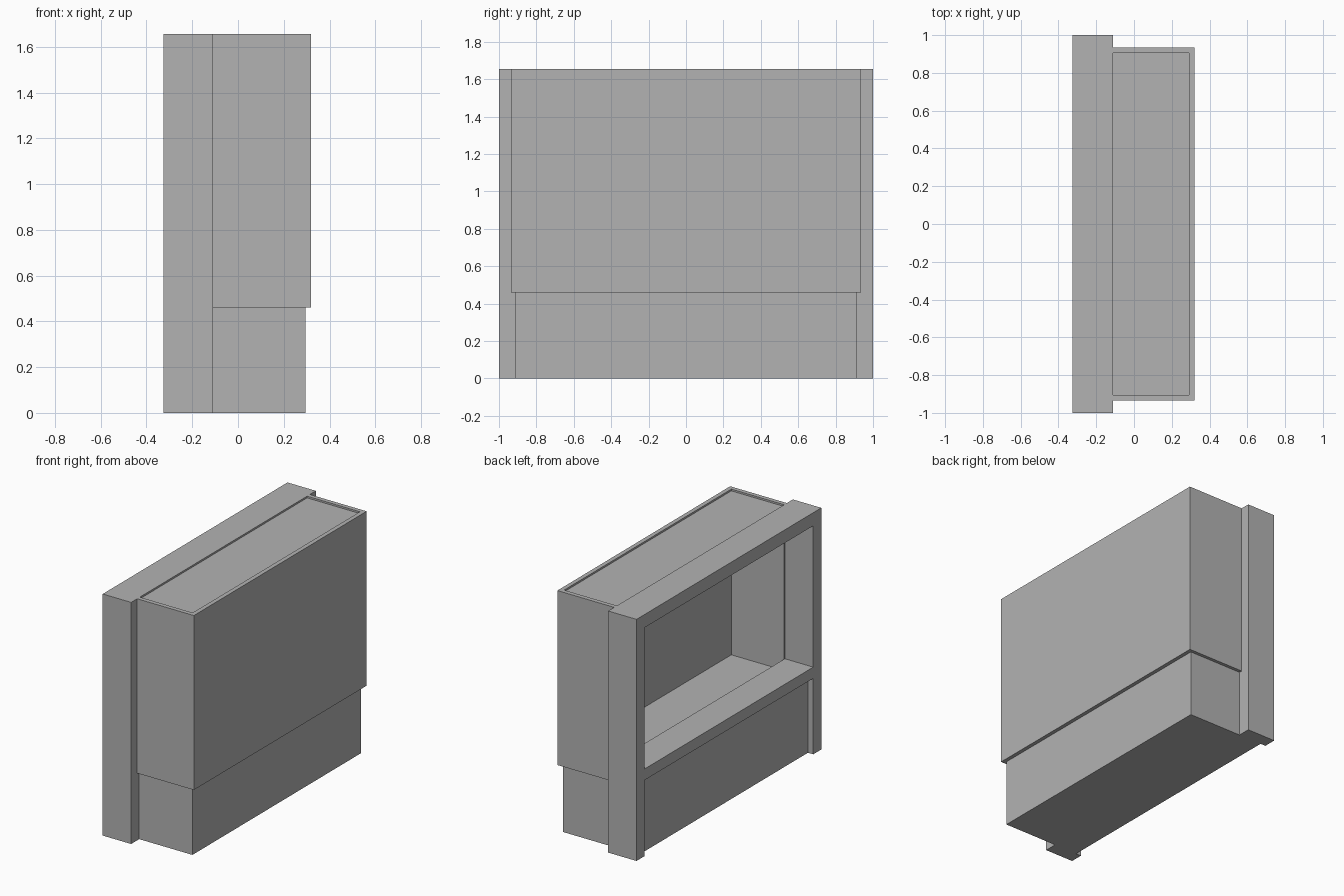
import bpy
import bmesh
from mathutils import Matrix, Vector

cube = bpy.data.objects.get("Cube")
if cube:
    bpy.data.objects.remove(cube, do_unlink=True)

grey = bpy.data.materials.new("plain grey")
grey.use_nodes = True
colour = (0.45, 0.45, 0.45, 1)
grey.diffuse_color = colour
grey.node_tree.nodes["Principled BSDF"].inputs["Base Color"].default_value = colour


def box(name, x, y, z):
    """Add a block spanning the given (low, high) ranges."""
    low, high = (Vector(c) for c in zip(x, y, z))
    bm = bmesh.new()
    bmesh.ops.create_cube(
        bm, size=1,
        matrix=Matrix.Translation((low + high) / 2) @ Matrix.Diagonal((*(high - low), 1)))
    mesh = bpy.data.meshes.new(name)
    bm.to_mesh(mesh)
    bm.free()
    mesh.materials.append(grey)
    obj = bpy.data.objects.new(name, mesh)
    bpy.context.collection.objects.link(obj)
    return obj


height = 1.655
frame_x = (-0.325, -0.11)
inner = 0.913          # inner edge of the frame posts
shell_x = 0.32
shell_y = 0.935
wall = 0.03
shell_z = (0.46, height)
floor_z = 0.52

# Open frame: two posts, a top rail and a sill
for side, span in (("right", (-1, -inner)), ("left", (inner, 1))):
    box(f"frame_post_{side}", frame_x, span, (0, height))
box("frame_top_rail", frame_x, (-inner, inner), (height - 0.09, height))
box("frame_sill", frame_x, (-inner, inner), (floor_z, 0.597))

# Plinth, set back slightly behind the frame; its top is the cabinet floor
box("plinth", (-0.285, shell_x - wall + 0.004), (-inner, inner), (0, floor_z))

# Cabinet shell around the plinth top
for side, span in (("right", (-shell_y, wall - shell_y)),
                   ("left", (shell_y - wall, shell_y))):
    box(f"cabinet_wall_{side}", (frame_x[1], shell_x), span, shell_z)
box("cabinet_panel", (shell_x - wall, shell_x),
    (wall - shell_y, shell_y - wall), shell_z)

# Lid sunk just below the rim
box("cabinet_lid", (frame_x[1], shell_x - wall),
    (wall - shell_y, shell_y - wall), (height - 0.042, height - 0.012))
